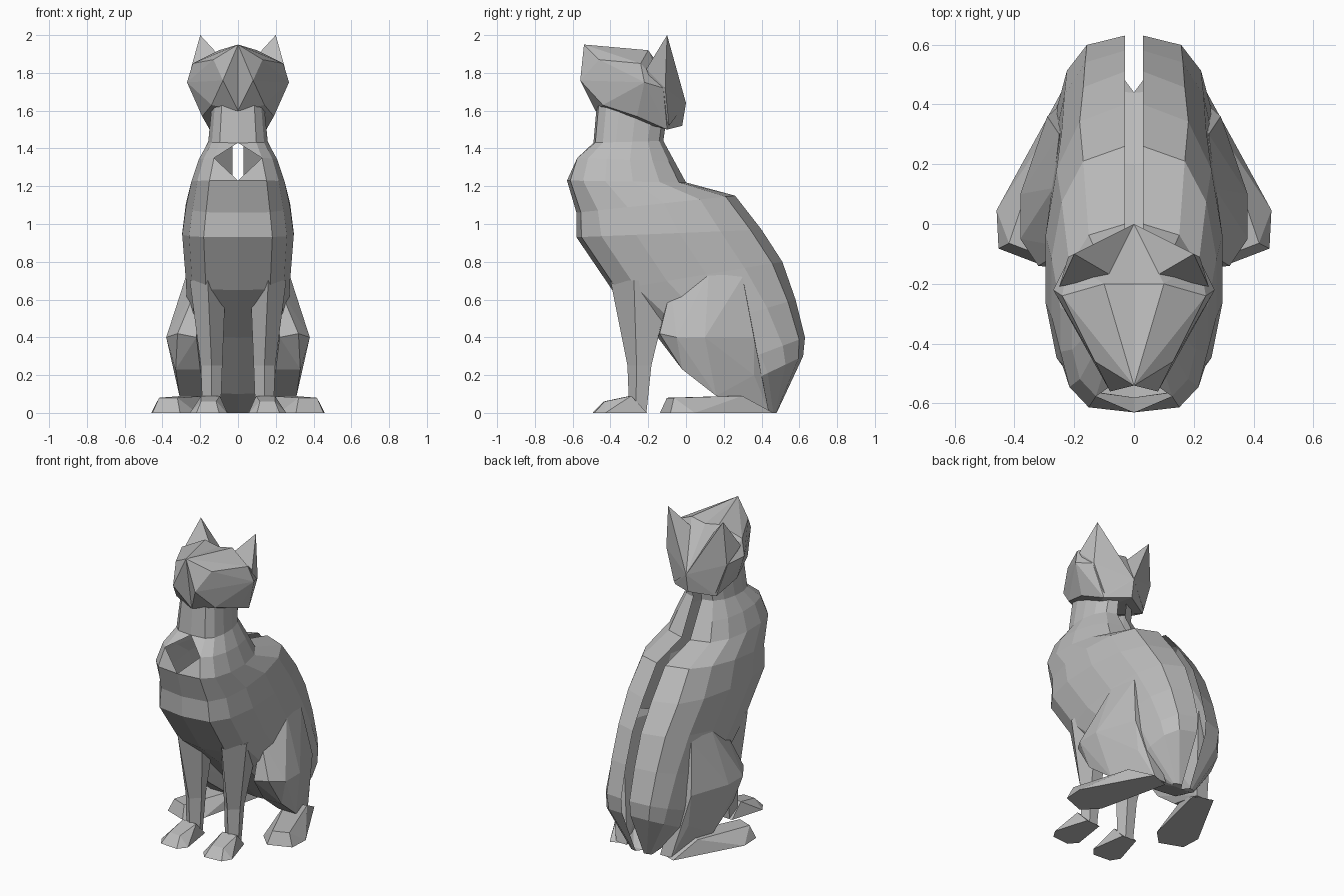
import bpy, bmesh
from math import sin, cos, pi
from mathutils import Vector

cube = bpy.data.objects.get("Cube")
if cube:
    bpy.data.objects.remove(cube)

grey = bpy.data.materials.new("stone_grey")
grey.use_nodes = True
grey.diffuse_color = (.5, .5, .5, 1)
shader = grey.node_tree.nodes["Principled BSDF"]
shader.inputs["Base Color"].default_value = grey.diffuse_color


def finish(name, bm):
    """Turn a half-model bmesh into a flat shaded, mirrored object."""
    loose = [vert for vert in bm.verts if not vert.link_faces]
    bmesh.ops.delete(bm, geom=loose, context='VERTS')
    bmesh.ops.recalc_face_normals(bm, faces=bm.faces)
    mesh = bpy.data.meshes.new(name)
    bm.to_mesh(mesh)
    bm.free()
    mesh.materials.append(grey)
    obj = bpy.data.objects.new(name, mesh)
    bpy.context.collection.objects.link(obj)
    obj.modifiers.new("mirror", 'MIRROR')


def hull(name, points):
    """Faceted solid around a few corner points, open on the mirror plane."""
    bm = bmesh.new()
    corners = [bm.verts.new(point) for point in points]
    bmesh.ops.convex_hull(bm, input=corners)
    inner = [face for face in bm.faces if not any(vert.co.x for vert in face.verts)]
    bmesh.ops.delete(bm, geom=inner, context='FACES')
    finish(name, bm)


def foot(name, heel, toe, width, ridge, height):
    """Flat-soled foot that widens toward the toes, with a raised ridge on top."""
    heel, toe = Vector(heel), Vector(toe)
    length = toe - heel
    side = length.orthogonal().normalized() * width
    points = []
    # share of the length, share of the width, height
    for along, across, z in ((0, .5, 0), (.8, 1, 0), (1, .6, 0), (.3, .5, .09), (ridge, .4, height)):
        for sign in (-across, across):
            points.append((*(heel + length * along + side * sign), z))
    hull(name, points)


# Body: open half rings running from the breast line to the slot along the back
# each ring: front (y, z), back (y, z), half width
body_rings = [
    ((-.47, 1.66), (-.1, 1.58), .14),
    ((-.49, 1.43), (-.12, 1.44), .16),
    ((-.59, 1.35), (-.06, 1.33), .21),
    ((-.63, 1.23), (0, 1.22), .25),
    ((-.58, 1.06), (.26, 1.15), .28),
    ((-.58, .93), (.4, .97), .3),
    ((-.39, .65), (.51, .8), .28),
    ((-.1, .4), (.58, .6), .27),
    ((.1, .2), (.63, .4), .26),
    ((.2, .1), (.62, .3), .24),
    ((.44, 0), (.48, 0), .08),
]
steps = 7
slot = .03
bm = bmesh.new()
rings = []
for front, back, half_width in body_rings:
    front, back = Vector(front), Vector(back)
    ring = []
    for step in range(steps + 1):
        angle = pi * step / steps
        y, z = front.lerp(back, ((1 - cos(angle)) / 2) ** 1.2)
        x = half_width * abs(sin(angle)) ** .6
        if step == steps:
            x = slot
        ring.append(bm.verts.new((x if step else 0, y, z)))
    rings.append(ring)

# the breast line skips one corner, which leaves a diamond opening
missing = rings[2][0]
for upper, lower in zip(rings, rings[1:]):
    for step in range(steps):
        quad = (upper[step], upper[step + 1], lower[step + 1], lower[step])
        bm.faces.new([vert for vert in quad if vert != missing])
bm.faces.new(rings[-1])
finish("body", bm)

# Head, tilted upward: muzzle, chin, cheeks, brow, jaw and nape
hull("head", [
    (0, -.54, 1.95), (.08, -.56, 1.76), (.13, -.46, 1.87),
    (0, -.48, 1.6), (.14, -.44, 1.63), (.27, -.22, 1.75), (.24, -.24, 1.85),
    (.19, -.26, 1.57), (.15, -.1, 1.5), (0, -.02, 1.52), (0, 0, 1.64),
    (.22, -.12, 1.72), (.1, -.2, 1.92), (0, -.2, 1.9),
])

# Ear: a broad blade that runs down the back of the head to the nape
hull("ear", [
    (.2, -.1, 2), (.25, -.21, 1.82), (.08, -.17, 1.87),
    (0, 0, 1.64), (.22, -.11, 1.72), (.15, -.09, 1.52),
])

# Front leg: tapering five-sided rings with a ridge down the front
# each ring: centre x, half width, centre y, half depth, height
sides = 5
bm = bmesh.new()
rings = []
for x, wide, y, deep, z in (
    (.16, .1, -.22, .18, .7),
    (.14, .06, -.24, .07, .25),
    (.14, .05, -.25, .05, 0),
):
    rings.append([
        bm.verts.new((x + wide * sin(angle), y - deep * cos(angle), z))
        for angle in (turn * pi * 2 / sides for turn in range(sides))
    ])
for upper, lower in zip(rings, rings[1:]):
    for turn in range(sides):
        bm.faces.new((upper[turn - 1], upper[turn], lower[turn], lower[turn - 1]))
bm.faces.new(rings[0])
bm.faces.new(rings[-1])
finish("front_leg", bm)

foot("front_paw", heel=(.14, -.21), toe=(.16, -.49), width=.1, ridge=.8, height=.06)
foot("hind_foot", heel=(.17, .44), toe=(.38, -.11), width=.13, ridge=.95, height=.08)

# Haunch: knee, thigh, hip and heel
hull("haunch", [
    (.22, -.08, .66), (.27, .12, .74), (.25, .3, .72),
    (.32, -.14, .42), (.22, -.15, .4), (.38, -.05, .4), (.38, .1, .4),
    (.29, .36, .4), (.27, .36, .2), (.2, .44, 0), (.12, .44, 0),
    (.33, -.02, .23), (.2, -.02, .23), (.31, .16, .09), (.18, .16, .09),
])
